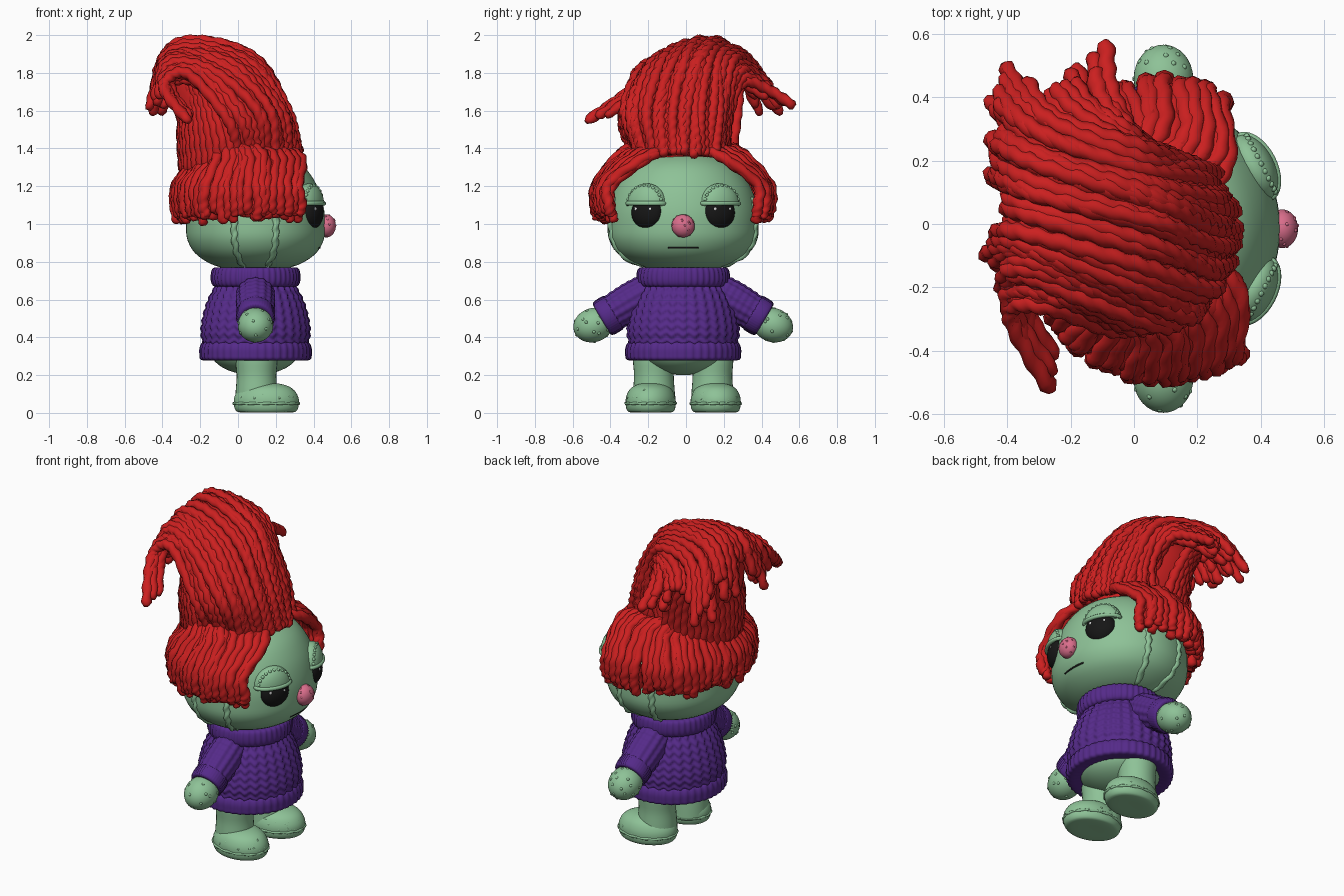
import bpy, bmesh, random
from math import sin, cos, pi, sqrt, radians, floor
from mathutils import Vector, Matrix

random.seed(4)
old = bpy.data.objects.get("Cube")
if old:
    bpy.data.objects.remove(old)

MID = -0.015    # y of the symmetry plane
AXIS = 0.093    # x of the body axis


def material(name, rgb):
    m = bpy.data.materials.new(name)
    m.use_nodes = True
    m.diffuse_color = (*rgb, 1)
    bsdf = m.node_tree.nodes["Principled BSDF"]
    bsdf.inputs["Base Color"].default_value = (*rgb, 1)
    bsdf.inputs["Roughness"].default_value = 0.7
    return m


GREEN = material("soft green", (0.27, 0.54, 0.31))
RED = material("yarn red", (0.6, 0.014, 0.014))
PURPLE = material("knit purple", (0.09, 0.023, 0.25))
PINK = material("nose pink", (0.7, 0.155, 0.26))
BLACK = material("eye black", (0.008, 0.008, 0.008))
WHITE = material("glint white", (0.8, 0.8, 0.8))


def finish(name, bm, mat):
    bmesh.ops.recalc_face_normals(bm, faces=bm.faces)
    for f in bm.faces:
        f.smooth = True
    me = bpy.data.meshes.new(name)
    bm.to_mesh(me)
    bm.free()
    me.materials.append(mat)
    ob = bpy.data.objects.new(name, me)
    bpy.context.collection.objects.link(ob)


def spline(pts, t):
    """Catmull-Rom point, t in 0..1"""
    n = len(pts) - 1
    i = min(int(floor(t * n)), n - 1)
    u = t * n - i
    b, c = pts[i], pts[i + 1]
    a = pts[i - 1] if i else b * 2 - c
    d = pts[i + 2] if i + 2 <= n else c * 2 - b
    return (b * 2 + (c - a) * u + (a * 2 - b * 5 + c * 4 - d) * u ** 2
            + (b * 3 - a - c * 3 + d) * u ** 3) / 2


def skin(bm, rings):
    """Bridge closed rings of points and cap both ends"""
    vs = [[bm.verts.new(p) for p in ring] for ring in rings]
    n = len(vs[0])
    for a, b in zip(vs, vs[1:]):
        for j in range(n):
            bm.faces.new((a[j], a[(j + 1) % n], b[(j + 1) % n], b[j]))
    bm.faces.new(vs[0][::-1])
    bm.faces.new(vs[-1])


def tube(bm, pts, r, ply=0.0, reach=1.0, sides=8, step=0.015):
    """Round-ended tube along a spline, twisted like two-ply yarn"""
    length = sum((b - a).length for a, b in zip(pts, pts[1:])) * reach
    n = max(6, int(length / step))
    path = [spline(pts, reach * k / n) for k in range(n + 1)]
    side = Vector((0.3, 0.9, 0.2))
    phase = random.uniform(0, pi)
    rings = []
    for k, p in enumerate(path):
        tan = (path[min(k + 1, n)] - path[max(k - 1, 0)]).normalized()
        side = (side - tan * side.dot(tan)).normalized()
        other = tan.cross(side)
        end = min(1, (min(k, n - k) * length / n + 0.004) / r)
        w = r * sqrt(1 - (1 - end) ** 2)
        ring = []
        for j in range(sides):
            a = 2 * pi * j / sides
            q = w * (1 + ply * cos(2 * a - phase - k * length / n * 90))
            ring.append(p + (side * cos(a) + other * sin(a)) * q)
        rings.append(ring)
    skin(bm, rings)


def lathe(name, profile, mat, place=Matrix(), rows=24, sides=48, ripple=None, sx=1.0):
    """Revolved spline profile of (radius, height), with an optional surface ripple"""
    pts = [Vector(p) for p in profile]
    rings = []
    for k in range(rows + 1):
        r, z = spline(pts, k / rows)
        ring = []
        for j in range(sides):
            a = 2 * pi * j / sides
            q = max(r, 0.002) + (ripple(a, z) if ripple else 0)
            ring.append(place @ Vector((q * cos(a) * sx, q * sin(a), z)))
        rings.append(ring)
    bm = bmesh.new()
    skin(bm, rings)
    finish(name, bm, mat)


def knob(bm, spot, r):
    bmesh.ops.create_icosphere(bm, subdivisions=2, radius=r, matrix=Matrix.Translation(spot))


def ball(name, center, radii, mat, turn=Matrix(), knobs=0, size=0.009, cut=False):
    """Ellipsoid with optional small knobs, or only its upper half"""
    bm = bmesh.new()
    bmesh.ops.create_uvsphere(bm, u_segments=32, v_segments=20, radius=1)
    if cut:
        bmesh.ops.bisect_plane(bm, geom=bm.verts[:] + bm.edges[:] + bm.faces[:],
                               plane_co=(0, 0, 0), plane_no=(0, 0, -1), clear_outer=True)
        bmesh.ops.holes_fill(bm, edges=[e for e in bm.edges if e.is_boundary])
    place = Matrix.Translation(center) @ turn
    bm.transform(place @ Matrix.Diagonal((*radii, 1)))
    for _ in range(knobs):
        d = Vector([random.gauss(0, 1) for _ in range(3)]).normalized() * .96
        knob(bm, place @ Vector([d[i] * radii[i] for i in range(3)]), size)
    finish(name, bm, mat)


# Head
HEAD = [(0, .755), (.2, .77), (.33, .83), (.39, .91), (.40, 1.0), (.39, 1.1),
        (.35, 1.21), (.27, 1.31), (.14, 1.37), (0, 1.38)]
body = Matrix.Translation((AXIS, MID, 0))
lathe("head", HEAD, GREEN, body, 36, 64, sx=0.92)


def on_head(a, z, out=0.0):
    for (r0, z0), (r1, z1) in zip(HEAD, HEAD[1:]):
        if z0 <= z <= z1:
            r = r0 + (r1 - r0) * (z - z0) / (z1 - z0) + out
            return Vector((AXIS + r * 0.92 * cos(a), MID + r * sin(a), z))


# Face
bm = bmesh.new()
tube(bm, [on_head(a / 50, .875, .004) for a in range(-11, 12, 2)], .006)
finish("mouth", bm, BLACK)
ball("nose", (.468, MID, .99), (.05, .061, .061), PINK, knobs=24, size=.006)
for s, label in ((1, "left"), (-1, "right")):
    turn = Matrix.Rotation(s * radians(27), 4, "Z")
    eye = Vector((.39, MID + s * .19, 1.06))
    ball(label + "_eye", eye, (.055, .09, .088), BLACK, turn)
    lid = Vector((.378, MID + s * .193, 1.105))
    ball(label + "_eyelid", lid, (.066, .112, .11), GREEN, turn, cut=True)
    bm = bmesh.new()
    rim = [lid + turn @ Vector((.064 * cos(a), .11 * sin(a), .004))
           for a in (k * pi / 10 for k in range(-5, 6))]
    tube(bm, rim, .012)
    for k in range(13):     # stitches over the lid
        a = pi * k / 12
        knob(bm, lid + turn @ Vector((.025, .101 * cos(a), .097 * sin(a))), .01)
    finish(label + "_eyelid_stitching", bm, GREEN)
    for dy, r in ((-.045, .009), (.04, .007)):
        x = .055 * sqrt(1 - (dy / .09) ** 2 - .08)
        ball(label + "_eye_glint", eye + turn @ Vector((x, dy, .02)),
             (r * .5, r, r), WHITE, turn)
    # Side seams of the head
    bm = bmesh.new()
    for deg in (73, 108):
        a = s * radians(deg)
        tube(bm, [on_head(a, .78 + .03 * k, -.003) for k in range(13)], .019, .25)
    finish(label + "_head_seams", bm, GREEN)


# Sweater
def knit(a, z):
    col = abs((a * 15 / pi) % 1 - 0.5)
    return .005 * cos(a * 30) + .004 * sin(z * 150 + col * 7)


def rib(a, z):
    return .004 * cos(a * 44)


def sleeve_knit(a, z):
    return .003 * cos(a * 14) + .002 * sin(z * 170)


lathe("sweater_body", [(.15, .72), (.215, .67), (.256, .6), (.282, .52), (.295, .44),
                       (.288, .38), (.27, .34)], PURPLE, body, 60, 180, knit, .97)
lathe("sweater_hem", [(.26, .375), (.288, .372), (.302, .345), (.303, .31), (.298, .285),
                      (.27, .278), (.2, .29)], PURPLE, body, 24, 176, rib, .97)
lathe("sweater_collar", [(.18, .665), (.225, .67), (.242, .695), (.243, .735), (.232, .765),
                         (.2, .77), (.15, .755)], PURPLE, body, 24, 176, rib, .96)

# Arms, legs and feet
ball("hips", (AXIS - .005, MID, .33), (.235, .235, .13), GREEN)
for s, label in ((1, "left"), (-1, "right")):
    start = Vector((AXIS, MID + s * .17, .65))
    aim = Vector((0, s * .86, -.51)).to_track_quat("Z", "X").to_matrix().to_4x4()
    arm = Matrix.Translation(start) @ aim
    lathe(label + "_sleeve", [(.03, -.04), (.085, -.01), (.1, .07), (.1, .16), (.093, .25)],
          PURPLE, arm, 40, 84, sleeve_knit)
    lathe(label + "_cuff", [(.07, .225), (.095, .23), (.1, .25), (.098, .29), (.085, .305),
                            (.05, .3)], PURPLE, arm, 16, 84, rib)
    tilt = Matrix.Rotation(s * radians(-18), 4, "X")
    ball(label + "_hand", (AXIS, MID + s * .475, .465), (.094, .108, .09), GREEN, tilt, 28)
    leg = Matrix.Translation((AXIS + .005, MID + s * .155, 0))
    lathe(label + "_leg", [(.115, .04), (.11, .12), (.105, .2), (.11, .3), (.08, .36)],
          GREEN, leg, 16, 32)
    foot = Matrix.Translation((.15, MID + s * .172, 0)) @ Matrix.Rotation(s * .12, 4, "Z")
    lathe(label + "_foot", [(.0, .002), (.1, .002), (.125, .015), (.132, .05), (.128, .09),
                            (.105, .13), (.06, .153), (0, .158)], GREEN, foot, 24, 40, sx=1.31)
    bm = bmesh.new()
    ring = [foot @ Vector((.172 * cos(a), .131 * sin(a), .05))
            for a in (k * pi / 16 for k in range(33))]
    tube(bm, ring, .007, .3)
    for _ in range(22):
        a, h = random.uniform(0, 2 * pi), random.uniform(.06, .12)
        q = .127 - max(0, h - .08) * .45
        knob(bm, foot @ Vector((q * 1.31 * cos(a), q * sin(a), h)), .007)
    finish(label + "_foot_stitching", bm, GREEN)

# Hair core under the strands
lean = Matrix.Translation((0, -.02, 0)) @ Matrix(
    ((1, 0, -.42, .57), (0, 1, .1, -.14), (0, 0, 1, 0), (0, 0, 0, 1)))
lathe("hair_core", [(.2, 1.28), (.26, 1.36), (.25, 1.5), (.23, 1.65), (.19, 1.78),
                    (.1, 1.86), (0, 1.88)], RED, lean, 20, 32)

# Draped fringe around the sides and back of the head
bm = bmesh.new()
for layer, count in ((0, 44), (1, 50)):
    for i in range(count):
        f = i / (count - 1)
        a = radians(65 + 238 * f) + random.uniform(-.035, .035)
        front = max(0, abs(f - .5) * 2 - .75) * 4
        top = a + (front * .6 if f > .5 else -front * .6)
        low = random.uniform(.99, 1.05) + .05 * layer * random.random()
        out = .026 + .022 * layer + .012 * f + random.uniform(-.006, .008)
        lift = random.uniform(0, .03) * (1 - front)
        root = Vector((.02 + .26 * cos(top), MID + .24 * sin(top), 1.395 + lift))
        mix = (top + a) / 2 + random.uniform(-.04, .04)
        shoulder = on_head(mix, 1.33, .055 + out) + Vector((0, 0, .01 + lift))
        strand = [root, shoulder, on_head(a, 1.21, .05 + out),
                  on_head(a + random.uniform(-.04, .04), 1.1, .02 + out),
                  on_head(a, low, out - .006)]
        tube(bm, strand, random.uniform(.025, .03), .14)
finish("hair_fringe", bm, RED)

# Tall swept-back tuft: guide strands from one side to the other, blended between
guides = [[Vector(p) for p in g] for g in (
    ((.0, -.27, 1.37), (-.06, -.34, 1.56), (-.26, -.25, 1.79), (-.4, -.27, 1.73), (-.24, -.56, 1.54)),
    ((.2, -.23, 1.36), (.17, -.28, 1.6), (-.06, -.2, 1.83), (-.36, -.09, 1.88), (-.46, -.14, 1.57)),
    ((.32, -.05, 1.36), (.25, -.05, 1.61), (.06, .02, 1.89), (-.33, .13, 1.94), (-.485, .22, 1.56)),
    ((.24, .16, 1.36), (.19, .18, 1.6), (.02, .2, 1.87), (-.32, .31, 1.88), (-.48, .48, 1.56)),
    ((.02, .21, 1.37), (.04, .22, 1.58), (-.02, .31, 1.76), (-.07, .43, 1.71), (-.09, .585, 1.615)))]
core = Vector((-.1, 0, 1.6))
bm = bmesh.new()
for shrink, count in ((1, 40), (.93, 30), (.85, 20)):
    for i in range(count):
        t = i / (count - 1)
        drift = random.uniform(-.07, .07)
        strand = []
        for k in range(5):
            blend = min(1, max(0, t + drift * k / 4))
            p = spline([g[k] for g in guides], blend)
            jitter = Vector([random.uniform(-.014, .014) for _ in range(3)])
            strand.append(core + (p - core) * shrink + jitter)
        reach = 1 - .14 * abs(sin(4 * pi * t)) - random.uniform(0, .03)
        tube(bm, strand, random.uniform(.025, .03), .14, reach)
# Strands rising up the back into the tuft
for i in range(24):
    a = radians(95 + 170 * i / 23)
    c, s = cos(a), sin(a)
    strand = [Vector((x + rx * c, y + ry * s, z)) for x, y, z, rx, ry in (
        (.01, -.03, 1.27, .3, .26), (-.03, -.02, 1.48, .27, .28), (-.11, .02, 1.66, .18, .26),
        (-.19, .06, 1.8, .15, .22), (-.25, .08, 1.88, .1, .15))]
    tube(bm, strand, .027, .14)
finish("hair_tuft", bm, RED)
